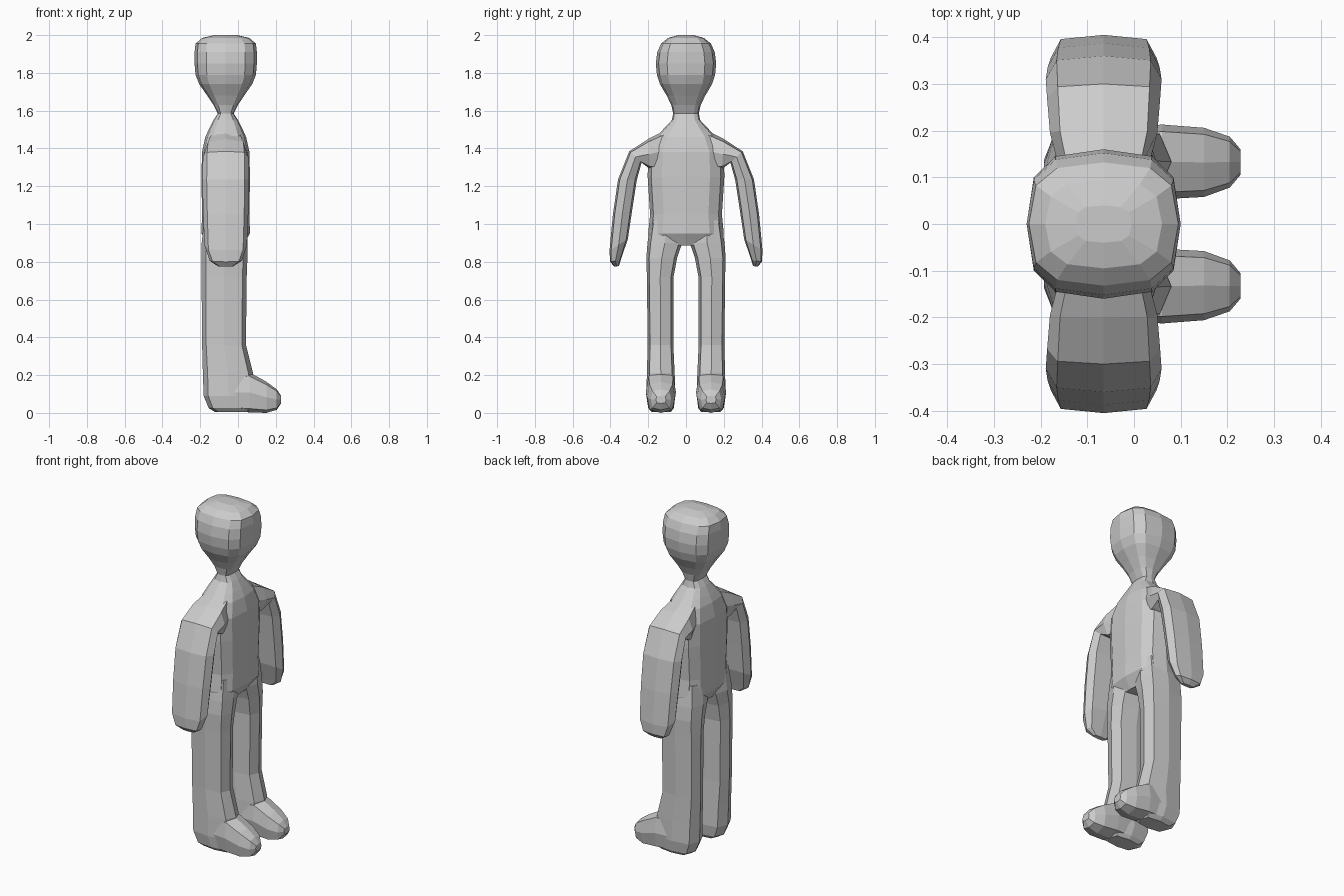
import bpy, bmesh, math
from mathutils import Vector

CX = -0.065  # body centre line in x (figure looks towards +x)


def spow(t, e):
    return math.copysign(abs(t) ** e, t) if abs(t) > 1e-6 else 0.0


def loft(name, rings, n=8, e=0.6):
    """Closed skin through rounded-box rings given as (centre, half axis u, half axis v)."""
    bm = bmesh.new()
    loops = []
    for c, u, v in rings:
        c, u, v = Vector(c), Vector(u), Vector(v)
        loops.append([bm.verts.new(c + u * spow(math.cos(2 * math.pi * i / n), e)
                                   + v * spow(math.sin(2 * math.pi * i / n), e))
                      for i in range(n)])
    for a, b in zip(loops, loops[1:]):
        for i in range(n):
            j = (i + 1) % n
            bm.faces.new((a[i], a[j], b[j], b[i]))
    bm.faces.new(loops[0])
    bm.faces.new(loops[-1])
    bmesh.ops.recalc_face_normals(bm, faces=bm.faces)
    me = bpy.data.meshes.new(name)
    bm.to_mesh(me)
    bm.free()
    ob = bpy.data.objects.new(name, me)
    bpy.context.collection.objects.link(ob)
    return ob


# torso, neck and head in one skin: z, half depth x, half width y
column = [(0.885, 0.09, 0.19), (0.95, 0.128, 0.2), (1.05, 0.126, 0.19), (1.25, 0.128, 0.203),
          (1.38, 0.126, 0.2), (1.46, 0.108, 0.16), (1.50, 0.09, 0.122), (1.55, 0.065, 0.075),
          (1.585, 0.042, 0.068), (1.63, 0.065, 0.078), (1.68, 0.098, 0.102), (1.74, 0.14, 0.138),
          (1.79, 0.16, 0.154), (1.85, 0.165, 0.16), (1.91, 0.165, 0.152), (1.955, 0.16, 0.132),
          (1.985, 0.125, 0.095), (2.0, 0.06, 0.04)]
figure = loft("figure", [((CX, 0, z), (hx, 0, 0), (0, hy, 0)) for z, hx, hy in column], 12, 0.68)

# arm: outer (y, z), inner (y, z), half depth x
arm = [(0.08, 1.51, 0.08, 1.28, 0.085), (0.20, 1.45, 0.19, 1.29, 0.115), (0.30, 1.385, 0.235, 1.325, 0.121),
       (0.36, 1.235, 0.26, 1.235, 0.124), (0.387, 1.05, 0.284, 1.08, 0.12),
       (0.405, 0.86, 0.308, 0.92, 0.113), (0.402, 0.80, 0.345, 0.81, 0.085), (0.38, 0.775, 0.355, 0.777, 0.04)]
# leg: z, back x, front x, inner y, outer y
leg = [(1.02, -0.18, 0.045, 0.03, 0.185), (0.9, -0.192, 0.05, 0.02, 0.204), (0.82, -0.193, 0.05, 0.047, 0.21),
       (0.72, -0.193, 0.046, 0.066, 0.207), (0.36, -0.19, 0.042, 0.067, 0.203),
       (0.21, -0.186, 0.08, 0.06, 0.207), (0.09, -0.182, 0.08, 0.056, 0.21), (0.025, -0.155, 0.08, 0.065, 0.2),
       (0.004, -0.12, 0.06, 0.08, 0.18)]
# foot: x, bottom z, top z, inner y, outer y
foot = [(-0.08, 0.012, 0.2, 0.062, 0.2), (0.06, 0.003, 0.215, 0.053, 0.213), (0.15, 0.0, 0.165, 0.058, 0.206),
        (0.205, 0.016, 0.125, 0.078, 0.187), (0.228, 0.05, 0.09, 0.105, 0.16)]

parts = []
for s, side in ((1, "left"), (-1, "right")):
    parts.append(loft(side + "_arm", [
        ((CX, s * (yo + yi) / 2, (zo + zi) / 2), (hx, 0, 0), (0, s * (yo - yi) / 2, (zo - zi) / 2))
        for yo, zo, yi, zi, hx in arm], 8, 0.6))
    parts.append(loft(side + "_leg", [
        (((b + f) / 2, s * (i + o) / 2, z), ((f - b) / 2, 0, 0), (0, (o - i) / 2, 0))
        for z, b, f, i, o in leg], 8, 0.6))
    parts.append(loft(side + "_foot", [
        ((x, s * (i + o) / 2, (lo + hi) / 2), (0, (o - i) / 2, 0), (0, 0, (hi - lo) / 2))
        for x, lo, hi, i, o in foot], 8, 0.6))

# fuse the limbs into one continuous body
bpy.context.view_layer.objects.active = figure
for p in parts:
    m = figure.modifiers.new("fuse", "BOOLEAN")
    m.operation = "UNION"
    m.solver = "EXACT"
    m.object = p
    bpy.ops.object.modifier_apply(modifier=m.name)
    bpy.data.objects.remove(p, do_unlink=True)
